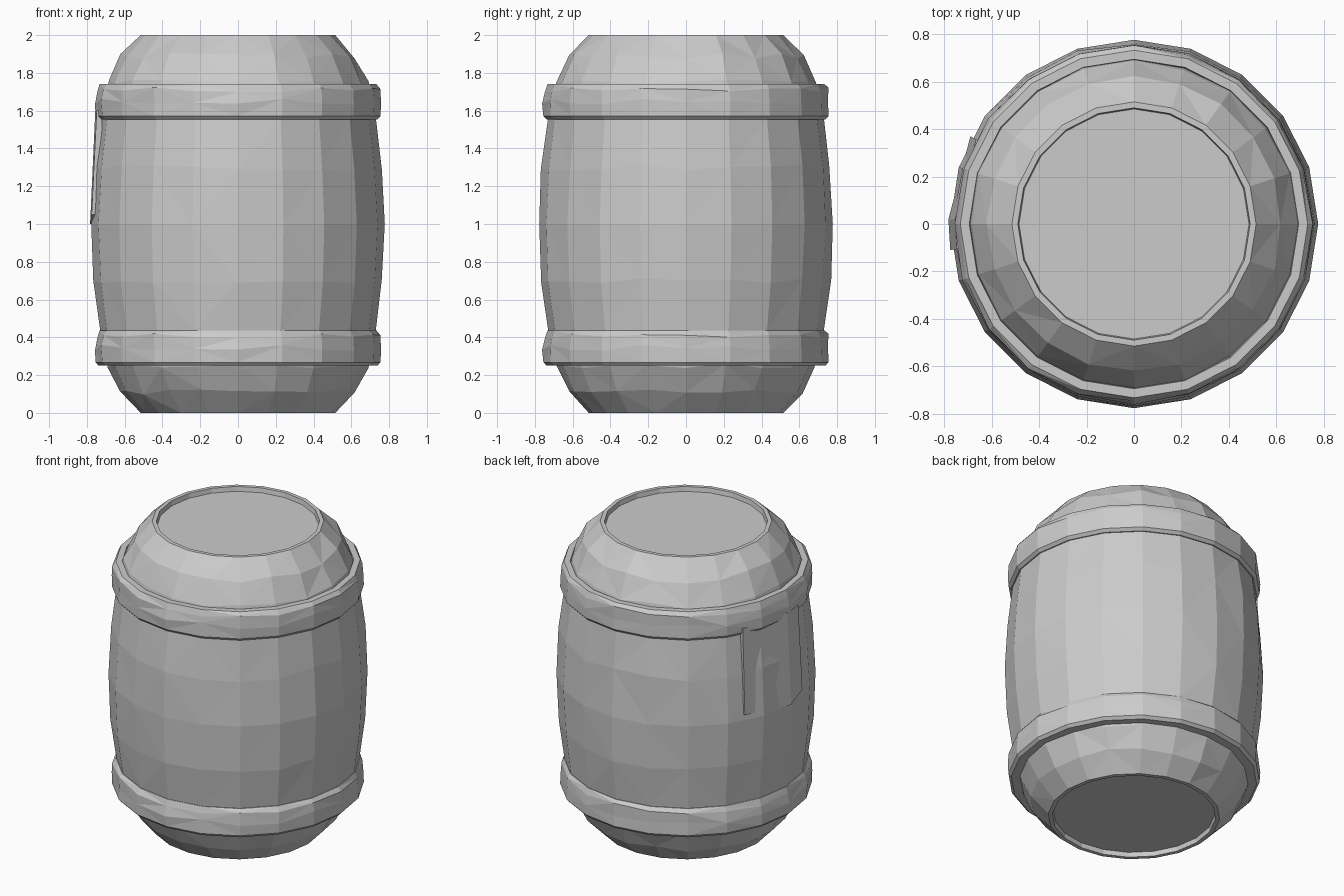
import bpy, bmesh, math, random

if "Cube" in bpy.data.objects:
    bpy.data.objects.remove(bpy.data.objects["Cube"])

SIDES = 20


def lathe(name, profile, z_off=0.0, jitter=(), amount=0.0, closed=False, seed=1):
    """Revolve (radius, z) points; the rings listed in jitter get hand-cut wobble."""
    rng = random.Random(seed)
    bm = bmesh.new()
    rings = []
    for i, (r, z) in enumerate(profile):
        ring = []
        for s in range(SIDES):
            a = 2 * math.pi * s / SIDES
            wob = amount if i in jitter else 0.0
            rr = r + rng.uniform(-wob, wob)
            zz = z + z_off + rng.uniform(-wob, wob) * 2.5
            ring.append(bm.verts.new((rr * math.cos(a), rr * math.sin(a), zz)))
        rings.append(ring)
    count = len(rings)
    for i in range(count if closed else count - 1):
        lo, hi = rings[i], rings[(i + 1) % count]
        for s in range(SIDES):
            t = (s + 1) % SIDES
            a, b, c, d = lo[s], lo[t], hi[t], hi[s]
            # alternating diagonals give the chipped diamond facets
            if (s + i) % 2:
                bm.faces.new((a, b, c))
                bm.faces.new((a, c, d))
            else:
                bm.faces.new((a, b, d))
                bm.faces.new((b, c, d))
    if not closed:
        bm.faces.new(rings[0][::-1])
        bm.faces.new(rings[-1])
    return finish(name, bm)


def finish(name, bm):
    bmesh.ops.recalc_face_normals(bm, faces=bm.faces[:])
    mesh = bpy.data.meshes.new(name)
    bm.to_mesh(mesh)
    bm.free()
    obj = bpy.data.objects.new(name, mesh)
    bpy.context.collection.objects.link(obj)
    return obj


# barrel body with shallow recessed lids at both ends
half = [(0.485, 0.03), (0.49, 0.0), (0.515, 0.0), (0.62, 0.11), (0.685, 0.25),
        (0.73, 0.44), (0.763, 0.70)]
body = half + [(0.777, 1.0)] + [(r, 2.0 - z) for r, z in reversed(half)]
lathe("barrel_body", body, jitter=(3, 4, 6, 8, 10, 11), amount=0.006, seed=4)

# two hoops with bevelled edges and dented faces
hoop = [(0.66, 0.25), (0.738, 0.25), (0.755, 0.268), (0.758, 0.345),
        (0.75, 0.405), (0.733, 0.437), (0.695, 0.437)]
for name, z in (("lower_hoop", 0.0), ("upper_hoop", 1.303)):
    lathe(name, hoop, z, jitter=(3, 4), amount=0.006, closed=True, seed=7)

# flat repair plate on the left side, tucked under the upper hoop
outline = [(0.69, 0.37, 1.04, -0.69), (0.785, 0.02, 1.0, -0.783), (0.778, -0.11, 1.05, -0.775)]
bm = bmesh.new()
cols = []
for _, y, z, x in outline:
    inner = 0.93
    cols.append([bm.verts.new(p) for p in
                 ((x, y, z), (x * 0.965, y * 0.965, 1.6),
                  (x * inner, y * inner, 1.6), (x * inner, y * inner, z))])
for p, q in zip(cols, cols[1:]):
    for k in range(4):
        j = (k + 1) % 4
        bm.faces.new((p[k], p[j], q[j], q[k]))
bm.faces.new(cols[0])
bm.faces.new(cols[-1][::-1])
finish("repair_plate", bm)
